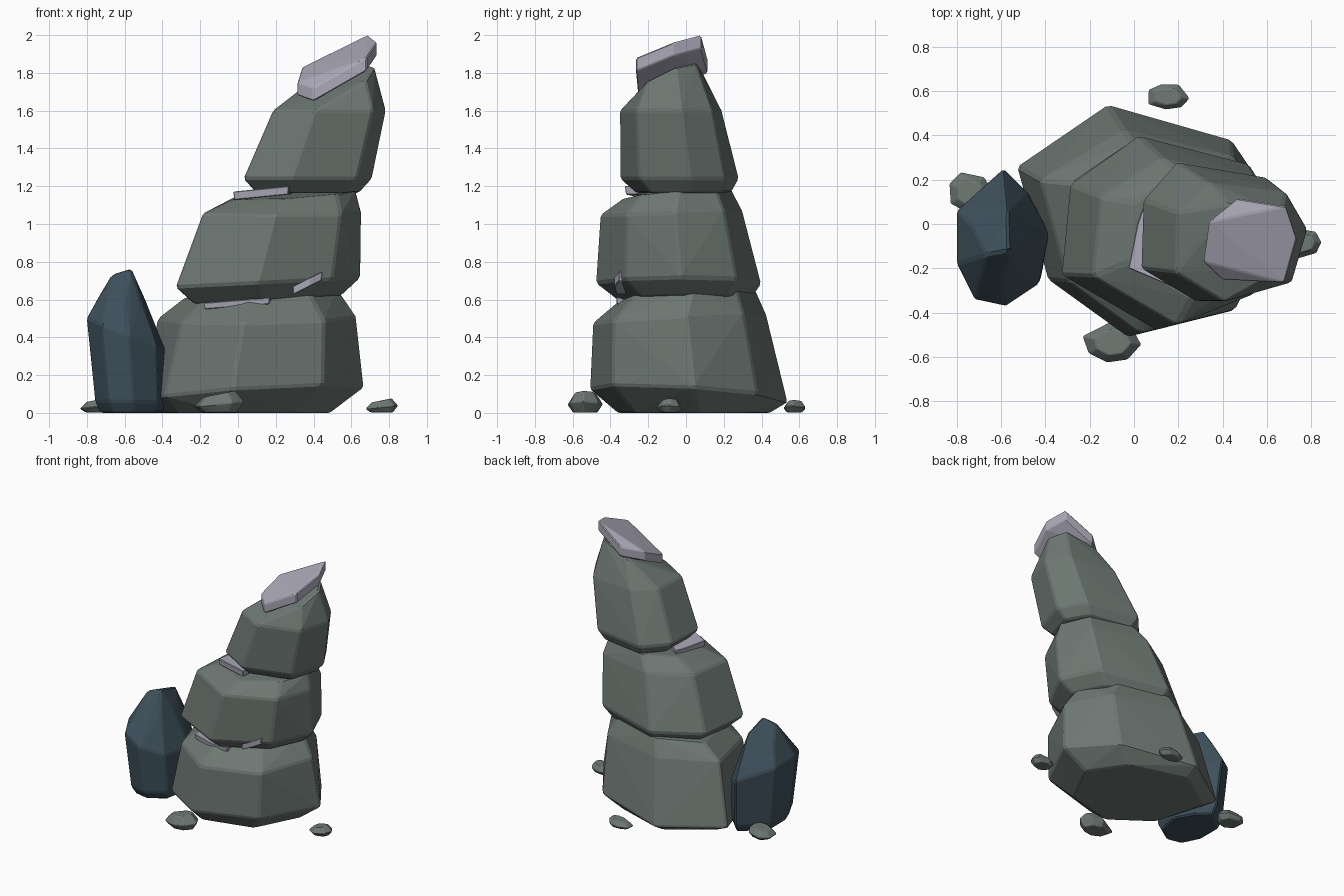
import bpy, bmesh, math, random
from mathutils import Vector

cube = bpy.data.objects.get("Cube")
if cube:
    bpy.data.objects.remove(cube)


def material(name, rgb):
    m = bpy.data.materials.new(name)
    m.use_nodes = True
    m.diffuse_color = (*rgb, 1)
    m.node_tree.nodes["Principled BSDF"].inputs["Base Color"].default_value = (*rgb, 1)
    return m


STONE = material("mossy grey stone", (0.155, 0.188, 0.172))
SLATE = material("dark blue slate", (0.048, 0.08, 0.105))
PALE = material("pale lavender stone", (0.41, 0.395, 0.48))


def hull(name, points, mat, bevel):
    """Chiselled convex stone wrapped around a cloud of points."""
    bm = bmesh.new()
    for p in points:
        bm.verts.new(Vector(p))
    res = bmesh.ops.convex_hull(bm, input=bm.verts[:])
    junk = {g for g in res["geom_interior"] + res["geom_unused"]
            if isinstance(g, bmesh.types.BMVert)}
    bmesh.ops.delete(bm, geom=list(junk), context="VERTS")
    bmesh.ops.dissolve_limit(bm, angle_limit=math.radians(2),
                             verts=bm.verts[:], edges=bm.edges[:])
    bmesh.ops.recalc_face_normals(bm, faces=bm.faces[:])
    me = bpy.data.meshes.new(name)
    bm.to_mesh(me)
    bm.free()
    me.materials.append(mat)
    ob = bpy.data.objects.new(name, me)
    bpy.context.collection.objects.link(ob)
    mod = ob.modifiers.new("worn edges", "BEVEL")
    mod.width = bevel
    mod.segments = 1
    mod.limit_method = "ANGLE"
    mod.angle_limit = math.radians(18)


def stacked(outline, centre, rings, pinch=()):
    """Repeat an outline at (z, shift x, shift y, scale, slope x, slope y).

    Pinched corners are drawn in on the third ring, which folds the sides
    into triangular facets."""
    cx, cy = centre
    pts = []
    for level, (z, dx, dy, s, tx, ty) in enumerate(rings):
        for i, (x, y) in enumerate(outline):
            k = s * (.95 if level == 2 and i in pinch else 1)
            lx, ly = (x - cx) * k, (y - cy) * k
            pts.append((cx + dx + lx, cy + dy + ly, z + tx * lx + ty * ly))
    return pts


# Three leaning boulders, each on the one below
hull("lower_boulder", stacked(
    [(.45, -.39), (.67, .04), (.44, .38), (-.12, .54), (-.53, .26), (-.39, -.25), (-.03, -.51)],
    (.07, 0),
    [(0, -.04, .03, .77, 0, 0), (.1, 0, 0, 1, .06, -.06),
     (.5, .045, -.035, .9, .02, .05), (.635, .05, .01, .67, .08, .05)],
    (1, 3)), STONE, .013)
hull("middle_boulder", stacked(
    [(.5, -.32), (.65, -.03), (.52, .27), (.02, .4), (-.29, .18), (-.33, -.23), (.1, -.48)],
    (.16, -.03),
    [(.6, 0, .025, .8, .06, 0), (.69, 0, 0, 1, .05, 0),
     (1.06, .085, -.03, .88, 0, .03), (1.16, .14, -.01, .66, .06, .08)],
    (1, 3)), STONE, .012)
hull("upper_boulder", stacked(
    [(.63, -.25), (.71, .02), (.6, .21), (.19, .28), (.04, .11), (.03, -.2), (.28, -.35)],
    (.37, -.03),
    [(1.165, 0, .02, .8, 0, 0), (1.24, 0, 0, 1, 0, 0),
     (1.6, .115, -.04, .88, 0, 0), (1.76, .165, -.05, .55, .34, .4)],
    (3,)), STONE, .011)


# Pale cap, a bent plate of even thickness
cap = [(.4, -.25, 1.72), (.68, -.265, 1.88), (.735, -.07, 1.96), (.685, .08, 2),
       (.47, .115, 1.87), (.34, .01, 1.83), (.315, -.17, 1.75)]
hull("cap_slab", cap + [(x, y, z - .07) for x, y, z in cap], PALE, .006)


def slab(name, outline, z, thick, tx, bevel):
    """Thin tilted plate; z is the height of the centre of its top."""
    n = len(outline)
    c = (sum(p[0] for p in outline) / n, sum(p[1] for p in outline) / n)
    rings = [(z - thick, 0, 0, .97, tx, 0), (z, 0, 0, 1, tx, 0)]
    hull(name, stacked(outline, c, rings), PALE, bevel)


# Plates wedged in the seams
slab("upper_seam_plate",
     [(.06, -.235), (.27, -.325), (.29, -.1), (.04, .07), (.015, 0), (-.025, -.2)],
     1.185, .045, .1, .004)
slab("lower_seam_plate",
     [(-.18, -.27), (.02, -.36), (.17, -.37), (.2, -.1), (-.18, -.1)],
     .598, .035, .08, .004)
slab("seam_chip",
     [(.29, -.37), (.38, -.38), (.445, -.355), (.43, -.27), (.3, -.27)],
     .71, .045, .5, .003)

# Dark standing stone at the side
side = [(-.8, .06), (-.8, -.18), (-.72, -.34), (-.58, -.37), (-.43, -.27),
        (-.385, -.04), (-.48, .14), (-.59, .25), (-.67, .14)]
standing = stacked(side, (-.6, -.06),
                   [(0, .03, 0, .78, 0, 0), (.06, .025, 0, .9, 0, 0),
                    (.42, 0, 0, 1, -.4, 0), (.6, -.015, -.02, .6, -.1, .1)])
standing += [(-.665, -.14, .735), (-.565, -.12, .765), (-.57, .06, .715)]
hull("standing_stone", standing, SLATE, .01)

# Loose pebbles on the ground
random.seed(4)
PEBBLES = [("front_pebble", -.095, -.535, .142, .1, .115),
           ("back_pebble", .15, .575, .1, .065, .065),
           ("right_pebble", -.74, .145, .112, .095, .08),
           ("left_pebble", .76, -.085, .092, .078, .075)]
for name, x, y, rx, ry, h in PEBBLES:
    ring = []
    for i in range(7):
        a = math.tau * i / 7 + random.uniform(-.2, .2)
        r = random.uniform(.9, 1.05)
        ring.append((x + rx * r * math.cos(a), y + ry * r * math.sin(a)))
    hull(name, stacked(ring, (x, y),
                       [(.003, 0, 0, .7, 0, 0), (h * .4, 0, 0, 1, .1, 0),
                        (h * .88, 0, 0, .62, .2, 0)]), STONE, .004)
